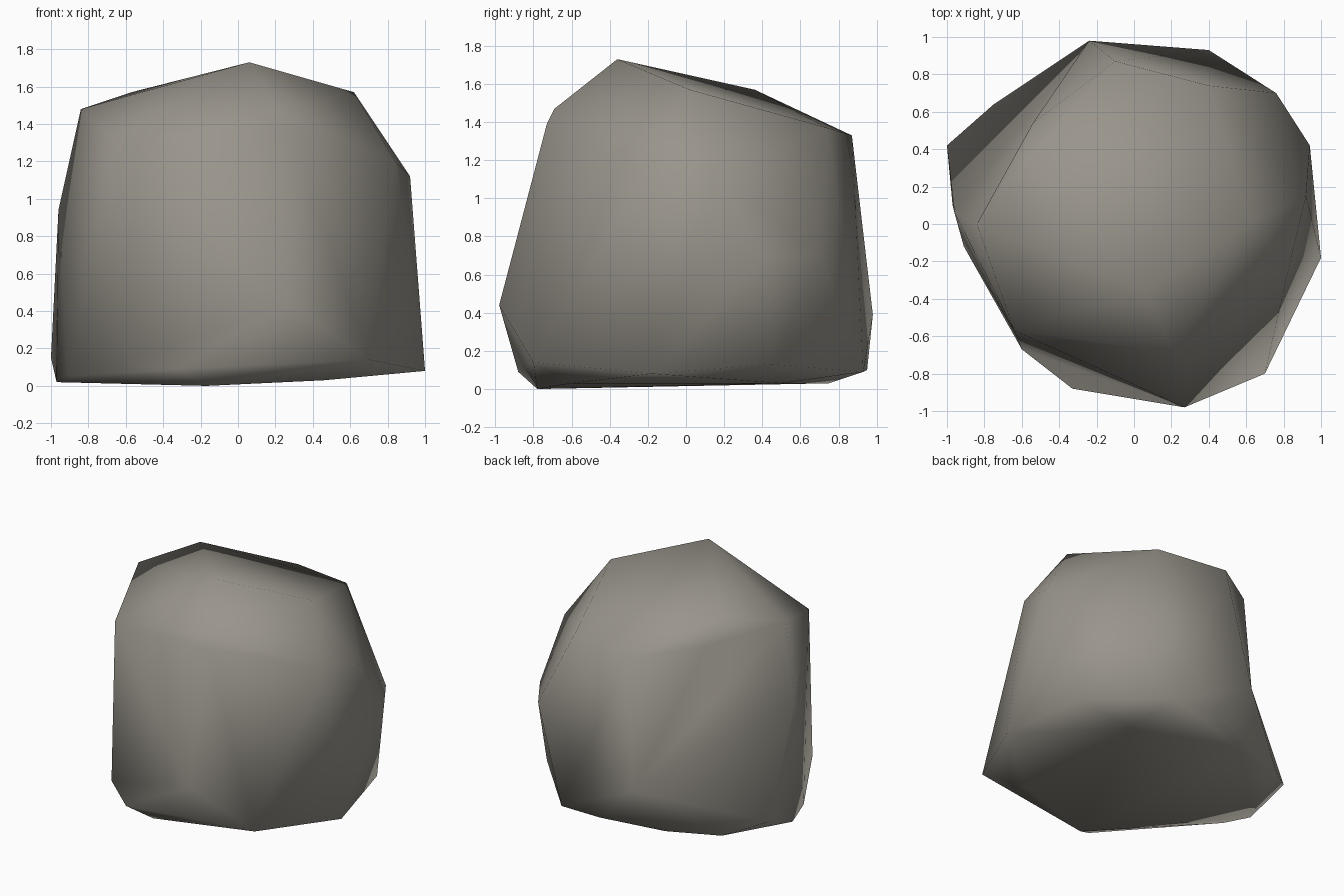
import bpy, bmesh
from mathutils import Vector

if "Cube" in bpy.data.objects:
    bpy.data.objects.remove(bpy.data.objects["Cube"])

# Corner points of the boulder, grouped from top to bottom
left_brow, left_back = (-0.64, -0.57, 1.30), (-0.96, 0.06, 0.94)
nose, back_bulge = (0.27, -0.98, 0.44), (-0.24, 0.98, 0.39)
left_heel, left_toe = (-1.0, 0.42, 0.15), (-0.60, -0.67, 0.13)
right_brow, right_toe = (0.84, -0.18, 1.20), (0.70, -0.80, 0.14)
crown = [(0.06, -0.36, 1.73), (0.62, 0.02, 1.57), (-0.57, 0.36, 1.57),
         (-0.84, 0.0, 1.48), (0.22, -0.69, 1.47), (0.26, -0.73, 1.39), left_brow,
         (-0.54, 0.54, 1.41), (-0.10, 0.87, 1.33), (0.40, 0.74, 1.37)]
waist = [right_brow, (0.92, 0.15, 1.12), left_back, (0.94, 0.42, 0.70),
         (0.76, 0.70, 0.70), nose, back_bulge]
foot = [left_heel, (-0.75, 0.64, 0.06), (0.06, 0.95, 0.10), (0.40, 0.93, 0.09),
        (0.86, 0.45, 0.13), (1.0, -0.18, 0.08), right_toe,
        (-0.33, -0.88, 0.09), left_toe, (-0.91, -0.12, 0.05)]
base = [(-0.17, -0.78, 0.0), (-0.97, 0.10, 0.02), (-0.35, 0.75, 0.03),
        (0.46, 0.50, 0.03), (0.46, -0.60, 0.03)]

# Boulder: convex hull around the corner points
bm = bmesh.new()
for p in crown + waist + foot + base:
    bm.verts.new(p)
bmesh.ops.convex_hull(bm, input=bm.verts[:])
bmesh.ops.delete(bm, geom=[v for v in bm.verts if not v.link_faces], context='VERTS')
bmesh.ops.triangulate(bm, faces=bm.faces[:])


def crosses(a, b, p, q, n):
    """True when segments ab and pq cross, seen along n."""
    def side(u, v, w):
        return n.dot((v - u).cross(w - u))
    return side(a, b, p) * side(a, b, q) < 0 and side(p, q, a) * side(p, q, b) < 0


def crease(a, b):
    """Turn the edges that cross between corners a and b, making a shallow dent."""
    va, vb = (min(bm.verts, key=lambda v: (v.co - Vector(p)).length) for p in (a, b))
    n = ((va.co + vb.co) / 2 - Vector((0, 0, 0.8))).normalized()
    for step in range(12):
        for e in bm.edges:
            p, q = e.verts
            if (p.co + q.co).dot(n) < 2 * Vector((0, 0, 0.8)).dot(n):
                continue  # far side of the boulder
            tips = list({v for f in e.link_faces for v in f.verts} - {p, q})
            if (len(tips) == 2 and (va in tips or vb in tips)
                    and crosses(va.co, vb.co, p.co, q.co, n)
                    and crosses(tips[0].co, tips[1].co, p.co, q.co, n)):
                bmesh.utils.edge_rotate(e, True)
                break
        else:
            return


# Dents: back left flank, lower front left, front right ridge
crease(left_back, back_bulge)
crease(left_brow, nose)
crease(nose, left_toe)
crease(right_brow, right_toe)

bmesh.ops.recalc_face_normals(bm, faces=bm.faces[:])
for f in bm.faces:
    f.smooth = True

mesh = bpy.data.meshes.new("boulder")
bm.to_mesh(mesh)
bm.free()
rock = bpy.data.objects.new("boulder", mesh)
bpy.context.collection.objects.link(rock)

# Warm grey stone
stone = bpy.data.materials.new("warm grey stone")
stone.diffuse_color = (0.32, 0.30, 0.262, 1.0)
stone.use_nodes = True
stone.node_tree.nodes["Principled BSDF"].inputs["Base Color"].default_value = stone.diffuse_color
mesh.materials.append(stone)
